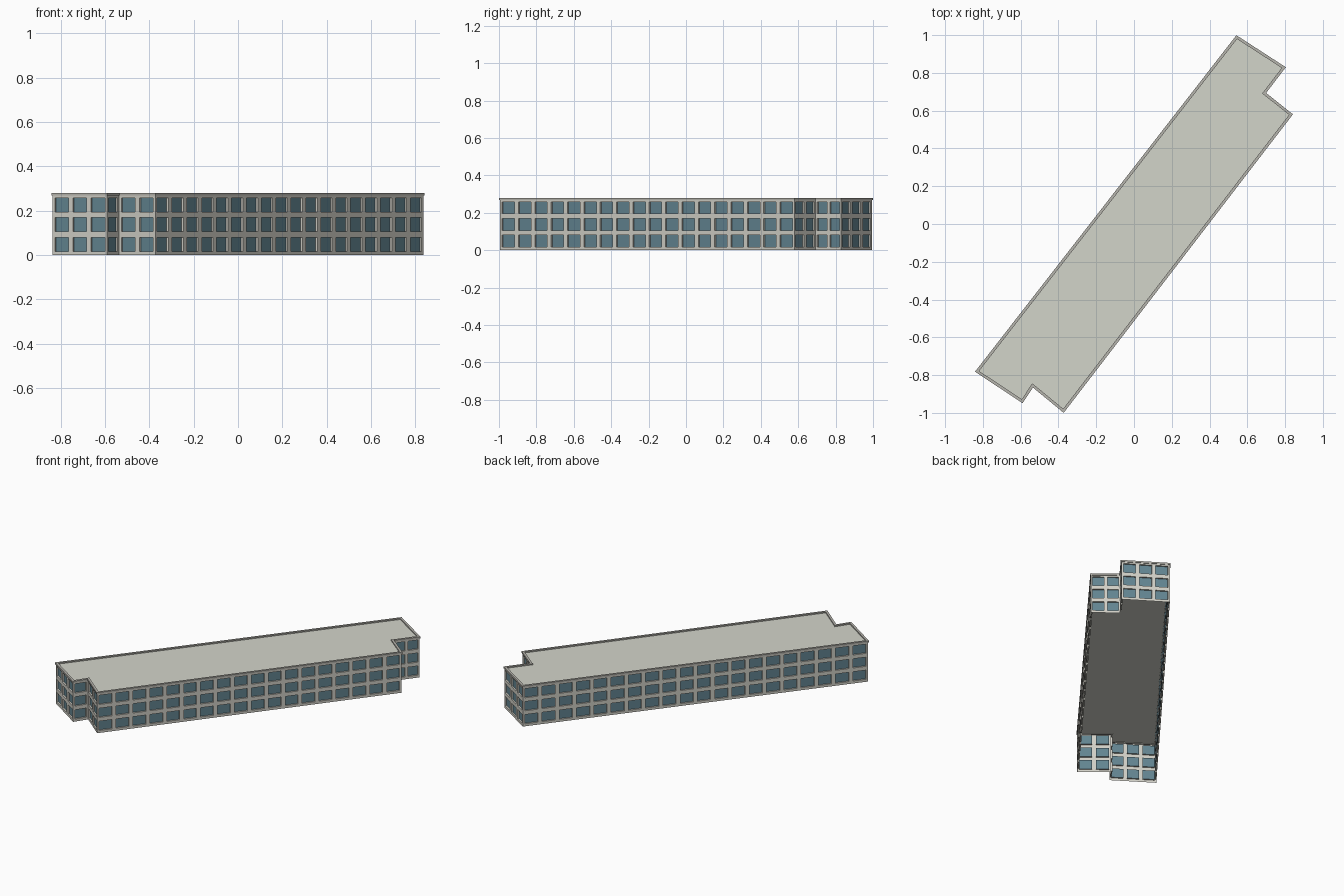
import bpy
import bmesh
from mathutils import Vector

cube = bpy.data.objects.get("Cube")
if cube:
    bpy.data.objects.remove(cube)


def material(name, rgb):
    m = bpy.data.materials.new(name)
    m.use_nodes = True
    col = (*rgb, 1)
    m.diffuse_color = col
    m.node_tree.nodes["Principled BSDF"].inputs["Base Color"].default_value = col
    return m


WALL = material("pale concrete", (0.64, 0.63, 0.57))
GLASS = material("blue grey glass", (0.125, 0.235, 0.285))
ROOF = material("roof grey", (0.65, 0.66, 0.59))
TRIM = material("parapet grey", (0.47, 0.46, 0.42))

# Footprint corners, counter-clockwise, with the window bays on the wall that follows
PLAN = [((-0.836, -0.781), 3), ((-0.591, -0.943), 1), ((-0.536, -0.86), 2), ((-0.373, -0.994), 18),
        ((0.836, 0.58), 2), ((0.694, 0.693), 2), ((0.798, 0.829), 3), ((0.543, 0.994), 20)]
CORNERS = [Vector(p) for p, _ in PLAN]
BAYS = [n for _, n in PLAN]
SILLS = (0.017, 0.106, 0.195)
WIN_H = 0.063
WIN_W = 0.76
DEPTH = 0.010
WALL_TOP, TOP, ROOF_Z = 0.268, 0.28, 0.272


def offset(pts, d):
    """Move every edge of the outline outward by d."""
    out = []
    for i, p in enumerate(pts):
        a = (p - pts[i - 1]).normalized()
        b = (pts[(i + 1) % len(pts)] - p).normalized()
        na, nb = Vector((a.y, -a.x)), Vector((b.y, -b.x))
        out.append(p + (na + nb) * d / (1 + na.dot(nb)))
    return out


def finish(name, bm, mats):
    mesh = bpy.data.meshes.new(name)
    bm.to_mesh(mesh)
    bm.free()
    for m in mats:
        mesh.materials.append(m)
    obj = bpy.data.objects.new(name, mesh)
    bpy.context.collection.objects.link(obj)


def ring(bm, pts, z):
    return [bm.verts.new((p.x, p.y, z)) for p in pts]


# Thin walls with recessed windows, open underneath
bm = bmesh.new()
zs = [0] + [z for s in SILLS for z in (s, s + WIN_H)] + [WALL_TOP]
for i, a in enumerate(CORNERS):
    b = CORNERS[(i + 1) % len(CORNERS)]
    n = BAYS[i]
    us = [0] + [(k + 0.5 + s * WIN_W / 2) / n for k in range(n) for s in (-1, 1)] + [1]
    grid = [[bm.verts.new((*a.lerp(b, u), z)) for u in us] for z in zs]
    d = (b - a).normalized()
    inward = Vector((-d.y, d.x, 0)) * DEPTH
    for r in range(len(zs) - 1):
        for c in range(len(us) - 1):
            q = [grid[r][c], grid[r][c + 1], grid[r + 1][c + 1], grid[r + 1][c]]
            if r % 2 and c % 2:
                back = [bm.verts.new(v.co + inward) for v in q]
                bm.faces.new(back).material_index = 1
                for k in range(4):
                    j = (k + 1) % 4
                    bm.faces.new((q[k], q[j], back[j], back[k]))
            else:
                bm.faces.new(q)
bmesh.ops.remove_doubles(bm, verts=bm.verts, dist=0.0001)
finish("walls_and_windows", bm, [WALL, GLASS])

# Parapet band around the roof
bm = bmesh.new()
outer, inner = offset(CORNERS, 0.004), offset(CORNERS, -0.011)
loops = [ring(bm, p, z) for p, z in ((inner, WALL_TOP), (outer, WALL_TOP), (outer, TOP), (inner, TOP))]
for k in range(4):
    lo, hi = loops[k], loops[(k + 1) % 4]
    for i in range(len(lo)):
        j = (i + 1) % len(lo)
        bm.faces.new((lo[i], lo[j], hi[j], hi[i]))
finish("parapet", bm, [TRIM])

# Flat roof
bm = bmesh.new()
bm.faces.new(ring(bm, inner, ROOF_Z))
finish("roof", bm, [ROOF])
